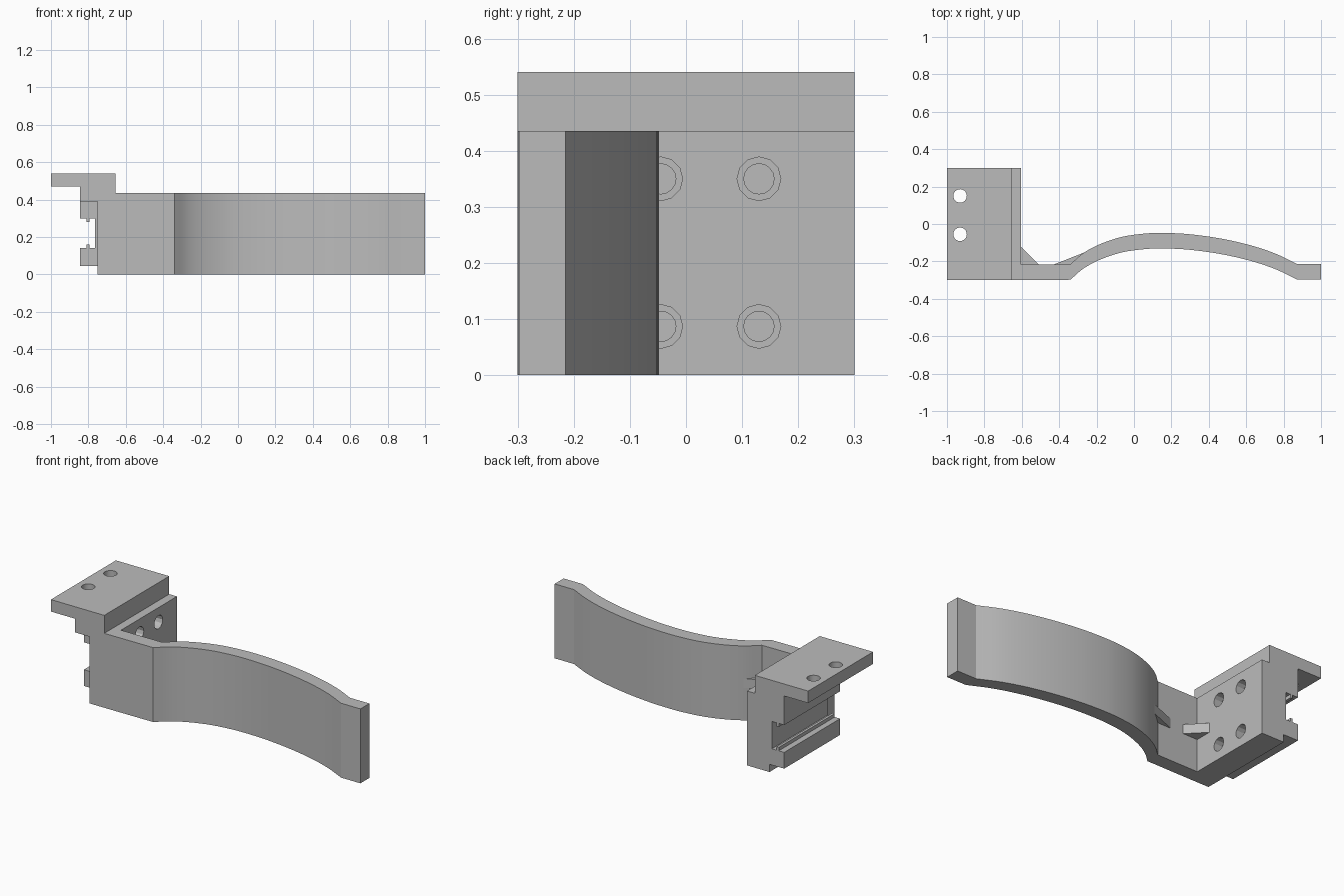
import bpy, bmesh, math
from mathutils import Matrix, Vector

cube = bpy.data.objects.get("Cube")
if cube:
    bpy.data.objects.remove(cube)

grey = bpy.data.materials.new("plain grey")
grey.use_nodes = True
grey.diffuse_color = (0.5, 0.5, 0.5, 1)
grey.node_tree.nodes["Principled BSDF"].inputs["Base Color"].default_value = (0.5, 0.5, 0.5, 1)


def finish(name, bm):
    bmesh.ops.recalc_face_normals(bm, faces=bm.faces)
    mesh = bpy.data.meshes.new(name)
    bm.to_mesh(mesh)
    bm.free()
    mesh.materials.append(grey)
    obj = bpy.data.objects.new(name, mesh)
    bpy.context.collection.objects.link(obj)
    return obj


def prism(name, points, axis, low, high):
    """Extrude a profile along y (points are x, z) or z (points are x, y)."""
    place = (lambda a, b: (a, low, b)) if axis == "y" else (lambda a, b: (a, b, low))
    bm = bmesh.new()
    face = bm.faces.new([bm.verts.new(place(a, b)) for a, b in points])
    moved = bmesh.ops.extrude_face_region(bm, geom=[face])["geom"]
    verts = [g for g in moved if isinstance(g, bmesh.types.BMVert)]
    step = Vector((0, high - low, 0)) if axis == "y" else Vector((0, 0, high - low))
    bmesh.ops.translate(bm, verts=verts, vec=step)
    return finish(name, bm)


def drill(target, centre, radius, depth, sides, axis):
    """Cut a round hole centred on a point, along x or z."""
    turn = Matrix.Rotation(math.pi / 2, 4, "Y") if axis == "x" else Matrix()
    bm = bmesh.new()
    bmesh.ops.create_cone(bm, cap_ends=True, segments=sides, radius1=radius, radius2=radius,
                          depth=depth, matrix=Matrix.Translation(centre) @ turn)
    cutter = finish("hole_cutter", bm)
    cutter.hide_render = True
    mod = target.modifiers.new("hole", "BOOLEAN")
    mod.operation, mod.solver, mod.object = "DIFFERENCE", "EXACT", cutter
    bpy.context.view_layer.objects.active = target
    bpy.ops.object.modifier_apply(modifier=mod.name)
    bpy.data.objects.remove(cutter)


def smooth_path(points, steps):
    """Catmull-Rom curve through the points."""
    pts = [Vector(p) for p in points]
    pts = [2 * pts[0] - pts[1]] + pts + [2 * pts[-1] - pts[-2]]
    path = []
    for a, b, c, d in zip(pts, pts[1:], pts[2:], pts[3:]):
        for i in range(steps):
            t = i / steps
            path.append(0.5 * (2 * b + (c - a) * t + (2 * a - 5 * b + 4 * c - d) * t ** 2
                               + (3 * b - a - 3 * c + d) * t ** 3))
    return path + [pts[-2]]


WALL, TOP, FRONT, BACK = -0.605, 0.435, -0.3, 0.3

# Mounting bracket: overhanging plate, step and upright wall
bracket = prism("mounting_bracket", [
    (-1, 0.47), (-1, 0.54), (-0.655, 0.54), (-0.655, TOP), (WALL, TOP), (WALL, 0),
    (-0.75, 0), (-0.75, 0.39), (-0.845, 0.39), (-0.845, 0.47)], "y", FRONT, BACK)

# Plate holes, then counterbored screw holes in the wall
for y in (-0.055, 0.15):
    drill(bracket, (-0.93, y, 0.5), 0.036, 0.2, 24, "z")
for y in (-0.045, 0.13):
    for z in (0.087, 0.35):
        drill(bracket, (WALL, y, z), 0.039, 0.1, 12, "x")
        drill(bracket, (WALL, y, z), 0.027, 0.26, 16, "x")

# Slotted rail with two small inner lips
prism("slotted_rail", [
    (-0.75, 0.045), (-0.845, 0.045), (-0.845, 0.14), (-0.81, 0.14), (-0.81, 0.16),
    (-0.795, 0.16), (-0.795, 0.14), (-0.765, 0.14), (-0.765, 0.3), (-0.795, 0.3),
    (-0.795, 0.28), (-0.81, 0.28), (-0.81, 0.3), (-0.845, 0.3), (-0.845, 0.39),
    (-0.75, 0.39)], "y", -0.217, BACK)

# Bowed arm: one path, given thickness towards the back
bow = smooth_path([(-0.34, -0.298), (-0.27, -0.238), (-0.18, -0.19), (-0.065, -0.152),
                   (0.06, -0.134), (0.17, -0.131), (0.3, -0.138), (0.46, -0.16),
                   (0.62, -0.196), (0.755, -0.241), (0.875, -0.298)], 4)
path = [Vector((WALL, FRONT))] + bow + [Vector((1, -0.298))]
outline = [(p.x, p.y) for p in path] + [(p.x, p.y + 0.083) for p in reversed(path)]
arm = prism("bowed_arm", outline, "z", 0, TOP)

# Small stiffening ribs at mid height
prism("corner_rib", [(WALL, -0.217), (-0.51, -0.217), (WALL, -0.12)], "z", 0.19, 0.245)
prism("bend_rib", [(-0.43, -0.217), (-0.34, -0.217), (-0.26, -0.15)], "z", 0.19, 0.245)

for obj in (bracket, arm):
    bpy.ops.object.select_all(action="DESELECT")
    obj.select_set(True)
    bpy.context.view_layer.objects.active = obj
    bpy.ops.object.shade_smooth_by_angle(angle=math.radians(20))
